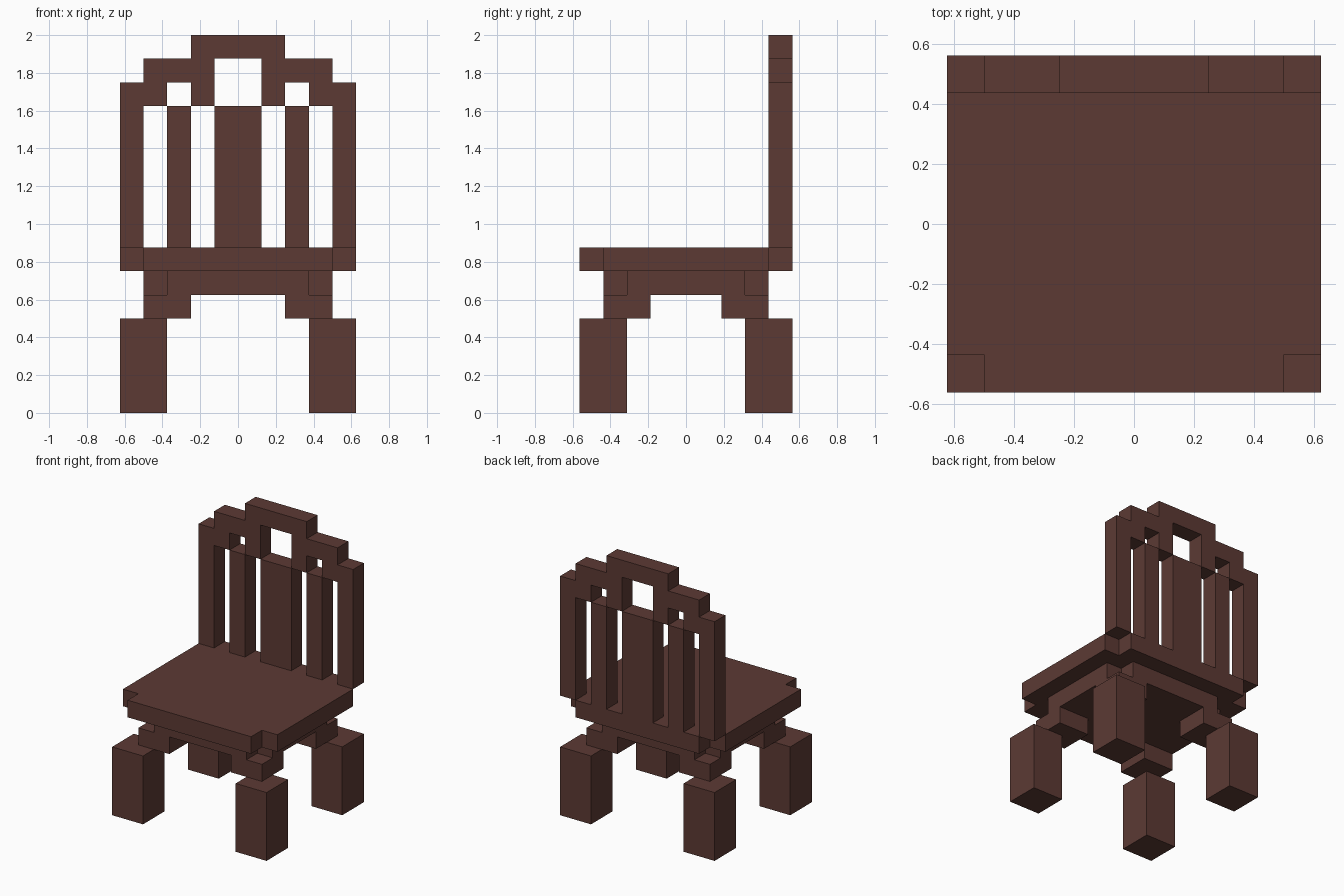
import bpy

cube = bpy.data.objects.get("Cube")
if cube:
    bpy.data.objects.remove(cube, do_unlink=True)

U = 0.125  # block size

wood = bpy.data.materials.new("dark_brown_wood")
wood.use_nodes = True
colour = (0.107, 0.042, 0.034, 1)
wood.diffuse_color = colour
wood.node_tree.nodes["Principled BSDF"].inputs["Base Color"].default_value = colour


def extrude(name, outline, low, high, axis="z"):
    """Solid from an outline in block units: (x, y) along z, or (x, z) along y."""
    def place(a, b, d):
        return (a * U, b * U, d * U) if axis == "z" else (a * U, d * U, b * U)
    n = len(outline)
    verts = [place(a, b, d) for d in (low, high) for a, b in outline]
    faces = [tuple(range(n))[::-1], tuple(range(n, 2 * n))]
    faces += [(i, (i + 1) % n, (i + 1) % n + n, i + n) for i in range(n)]
    if axis == "y":
        faces = [f[::-1] for f in faces]
    mesh = bpy.data.meshes.new(name)
    mesh.from_pydata(verts, [], faces)
    mesh.materials.append(wood)
    obj = bpy.data.objects.new(name, mesh)
    bpy.context.collection.objects.link(obj)
    return obj


def rect(x0, x1, y0, y1):
    x0, x1 = sorted((x0, x1))
    y0, y1 = sorted((y0, y1))
    return [(x0, y0), (x1, y0), (x1, y1), (x0, y1)]


def notched(w, d):
    """Rectangle of half sizes w, d with one block cut from each corner."""
    half = [(w - 1, -d), (w - 1, 1 - d), (w, 1 - d),
            (w, d - 1), (w - 1, d - 1), (w - 1, d)]
    return half + [(-x, -y) for x, y in half]


# Seat and the apron under it
extrude("seat", notched(5, 4.5), 6, 7)
extrude("apron", notched(4, 3.5), 5, 6)

# Legs with corner brackets
for sx, side in ((1, "left"), (-1, "right")):
    for sy, end in ((-1, "front"), (1, "back")):
        extrude(f"{end}_{side}_leg", rect(3 * sx, 5 * sx, 2.5 * sy, 4.5 * sy), 0, 4)
        extrude(f"{end}_{side}_bracket", rect(2 * sx, 4 * sx, 1.5 * sy, 3.5 * sy), 4, 5)

# Backrest posts and slats
for sx, side in ((1, "left"), (-1, "right")):
    extrude(f"{side}_post", rect(4 * sx, 5 * sx, 7, 14), 3.5, 4.5, "y")
    extrude(f"{side}_slat", rect(2 * sx, 3 * sx, 7, 13), 3.5, 4.5, "y")
extrude("centre_panel", rect(-1, 1, 7, 13), 3.5, 4.5, "y")

# Stepped top rail with gaps cut from below
step = [(1, 15), (1, 13), (2, 13), (2, 14), (3, 14), (3, 13), (4, 13),
        (4, 15), (2, 15), (2, 16)]
extrude("top_rail", step + [(-x, z) for x, z in reversed(step)], 3.5, 4.5, "y")
